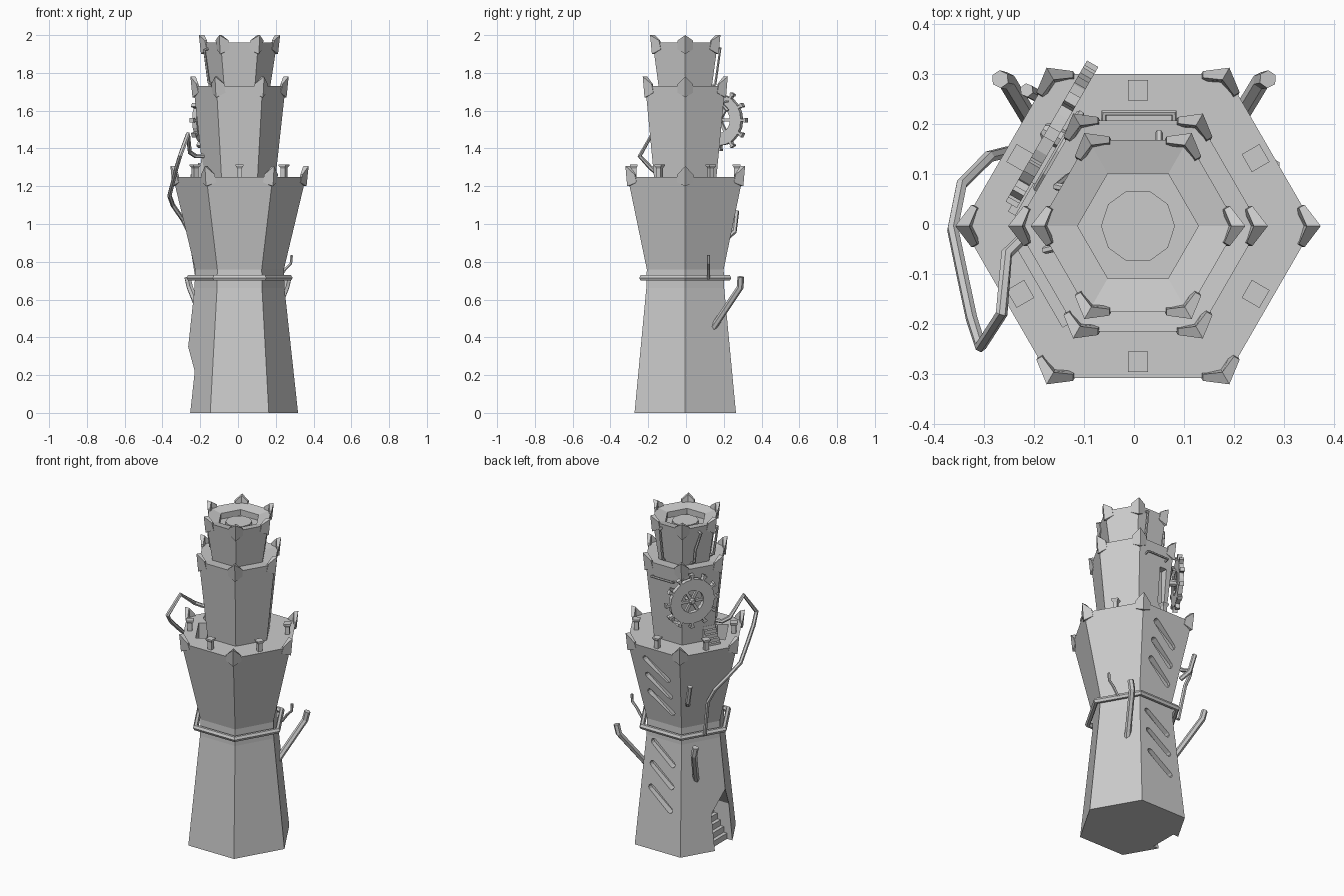
import bpy, bmesh
from math import sin, cos, pi, radians
from mathutils import Matrix, Vector

if "Cube" in bpy.data.objects:
    bpy.data.objects.remove(bpy.data.objects["Cube"])

CX, CY = 0.008, -0.004            # tower axis
AXIS = Matrix.Translation((CX, CY, 0))


def make(name, verts, faces, m=AXIS):
    me = bpy.data.meshes.new(name)
    me.from_pydata([m @ Vector(v) for v in verts], [], faces)
    bm = bmesh.new()
    bm.from_mesh(me)
    bmesh.ops.recalc_face_normals(bm, faces=bm.faces)
    bm.to_mesh(me)
    bm.free()
    ob = bpy.data.objects.new(name, me)
    bpy.context.collection.objects.link(ob)
    return ob


def loft(name, prof, n=6, m=AXIS, phase=0.0, closed=False):
    """Rings of n points from (radius, height) pairs."""
    vs = [(r * cos(phase + 2 * pi * i / n), r * sin(phase + 2 * pi * i / n), z)
          for r, z in prof for i in range(n)]
    k = len(prof)
    fs = []
    for j in range(k if closed else k - 1):
        a, b = j * n, (j + 1) % k * n
        fs += [(a + i, a + (i + 1) % n, b + (i + 1) % n, b + i) for i in range(n)]
    if not closed:
        fs += [tuple(range(n)), tuple(range((k - 1) * n, k * n))]
    return make(name, vs, fs, m)


def face(deg):
    """Frame of a tower side: x along the side, y up, z outward."""
    a = radians(deg)
    return Matrix(((-sin(a), 0, cos(a), CX), (cos(a), 0, sin(a), CY),
                   (0, 1, 0, 0), (0, 0, 0, 1)))


def prism(name, pts, d0, d1, m):
    n = len(pts)
    vs = [(x, y, d) for d in (d0, d1) for x, y in pts]
    fs = [(i, (i + 1) % n, n + (i + 1) % n, n + i) for i in range(n)]
    return make(name, vs, fs + [tuple(range(n)), tuple(range(n, 2 * n))], m)


def rect(x0, x1, y0, y1):
    return [(x0, y0), (x1, y0), (x1, y1), (x0, y1)]


def pipe(name, pts, r, cyclic=False):
    cu = bpy.data.curves.new(name, 'CURVE')
    cu.dimensions = '3D'
    cu.bevel_depth, cu.bevel_resolution, cu.use_fill_caps = r, 1, True
    sp = cu.splines.new('POLY')
    sp.points.add(len(pts) - 1)
    for p, co in zip(sp.points, pts):
        p.co = (*co, 1)
    sp.use_cyclic_u, sp.use_smooth = cyclic, False
    ob = bpy.data.objects.new(name, cu)
    bpy.context.collection.objects.link(ob)
    bpy.ops.object.select_all(action='DESELECT')
    ob.select_set(True)
    bpy.context.view_layer.objects.active = ob
    bpy.ops.object.convert(target='MESH')
    return bpy.context.view_layer.objects.active


def cut(ob, cutter):
    cutter.hide_render = True
    md = ob.modifiers.new('cut', 'BOOLEAN')
    md.operation, md.solver, md.object = 'DIFFERENCE', 'EXACT', cutter
    bpy.context.view_layer.objects.active = ob
    bpy.ops.object.modifier_apply(modifier='cut')
    bpy.data.objects.remove(cutter)


# Three hexagonal tiers, the top one with a basin and a round plate
lower = loft('lower_tier', [(.31, 0), (.238, .66), (.235, .76), (.352, 1.25)])
middle = loft('middle_tier', [(.19, 1.24), (.244, 1.73), (.16, 1.722)])
loft('top_tier', [(.16, 1.71), (.199, 1.96), (.121, 1.945), (.121, 1.91)])
loft('top_plate', [(.074, 1.90), (.074, 1.93)], 10)

# Pointed doorway at the left corner, with steps inside
cut(lower, prism('door_cutter', [(-.085, -.05), (.085, -.05), (.085, .22), (0, .35), (-.085, .22)],
                 .12, .5, face(180)))
for i in range(5):
    prism('door_step', rect(-.085, .085, .035 * i, .035 * (i + 1)), .1, .225 - .022 * i, face(180))

# Diagonal rounded vents in the back
ang = radians(-38)
for z, ap in ((1.12, .278), (1.01, .255), (.90, .233), (.58, .208), (.45, .219), (.31, .231)):
    pts = []
    for s in (1, -1):
        for k in range(5):
            a = -pi / 2 + pi * k / 4
            x, y = s * (.085 + .018 * cos(a)), s * .018 * sin(a)
            pts.append((x * cos(ang) - y * sin(ang), z + x * sin(ang) + y * cos(ang)))
    cut(lower, prism('vent_cutter', pts, ap - .025, .45, face(90)))

# Stairwell in the lower deck, slot window in the middle tier
cut(lower, prism('stairwell_cutter', rect(-.1, .1, 1.14, 1.3), .172, .232, face(210)))
cut(middle, prism('window_cutter', rect(.035, .08, 1.38, 1.60), .155, .4, face(90)))

# Steps on the lower deck below the wheel
for i in range(5):
    prism('deck_step', rect(.03, .105, 1.24, 1.262 + .02 * i), .15, .24 - .016 * i, face(150))


# Chevron battlements on every corner
def chevron(name, deg, r, z, up, down, arm):
    a = radians(deg)
    u = Vector((cos(a), sin(a), 0))
    v = u * r
    ring = [v + u * .016]
    for s in (1, -1):
        e = Vector((cos(a + s * 2 * pi / 3), sin(a + s * 2 * pi / 3), 0))
        n = Vector((cos(a + s * pi / 6), sin(a + s * pi / 6), 0))
        ring += [v + e * arm + n * .007, v + e * arm - n * .006]
    o, lo, li, ro, ri = ring
    ring = [o, lo, li, v - u * .012, ri, ro]
    tz, bz = [up, .012, .012, up, .012, .012], [down, .6 * down, .6 * down] * 2
    vs = [p - u * .011 + Vector((0, 0, z + b)) for p, b in zip(ring, bz)]
    vs += [p + Vector((0, 0, z + t)) for p, t in zip(ring, tz)]
    fs = [(i, (i + 1) % 6, 6 + (i + 1) % 6, 6 + i) for i in range(6)]
    fs += [(0, 1, 2, 3), (0, 3, 4, 5), (6, 7, 8, 9), (6, 9, 10, 11)]
    make(name, vs, fs)


for i in range(6):
    chevron('lower_battlement', 60 * i, .350, 1.25, .057, -.05, .045)
    chevron('middle_battlement', 60 * i, .244, 1.73, .05, -.06, .042)
    chevron('top_battlement', 60 * i, .199, 1.96, .04, -.06, .042)
    # Flared square posts on the lower deck
    a = radians(60 * i + 30)
    loft('deck_post', [(.018, 1.245), (.018, 1.295), (.029, 1.308), (.029, 1.315)], 4,
         AXIS @ Matrix.Translation((.272 * cos(a), .272 * sin(a), 0)) @ Matrix.Rotation(a, 4, 'Z'), pi / 4)

# Ring pipe around the waist
pipe('waist_ring', [(CX + .264 * cos(i * pi / 3), CY + .264 * sin(i * pi / 3), .715)
                    for i in range(6)], .017, True)

# Toothed wheel on the back left side
W = face(150) @ Matrix.Translation((-.073, 1.55, .24))
loft('wheel_rim', [(.135, -.012), (.135, .014), (.068, .014), (.068, -.012)], 20, W, 0, True)
loft('wheel_hub', [(.02, -.08), (.02, .012), (.012, .022)], 8, W)
for i in range(6):
    prism('wheel_spoke', rect(.01, .075, -.008, .008), -.008, .008, W @ Matrix.Rotation(i * pi / 3, 4, 'Z'))
for i in range(12):
    R = W @ Matrix.Rotation(i * pi / 6, 4, 'Z')
    prism('wheel_tooth', [(.13, -.007), (.152, -.007), (.152, -.012), (.163, -.012), (.163, .012),
                          (.152, .012), (.152, .007), (.13, .007)], -.012, .014, R)
pts = [(.1 * cos(pi * k / 6), 1.55 + .1 * sin(pi * k / 6)) for k in range(1, 6)]
pipe('wheel_bracket', [face(150) @ Vector((x - .05, y, .212)) for x, y in pts], .009)

# Large looping pipe on the left
pipe('loop_pipe', [(-.215, .125, .72), (-.25, .145, .94), (-.29, .135, 1.02), (-.345, .08, 1.10),
                   (-.363, -.01, 1.15), (-.34, -.12, 1.24), (-.325, -.19, 1.30), (-.307, -.245, 1.36),
                   (-.265, -.18, 1.475), (-.255, -.06, 1.38), (-.225, -.03, 1.36), (-.16, -.02, 1.36)], .012)

# Exhaust pipes at the back, both sides
for s in (1, -1):
    pipe('exhaust', [(s * .16, .13, .43), (s * .255, .287, .665), (s * .268, .29, .72)], .018)
pipe('side_pipe', [(-.16, .21, .92), (-.19, .255, .96), (-.215, .268, 1.07)], .014)
pipe('thin_pipe', [(.215, .12, .71), (.25, .12, .76), (.28, .12, .79), (.284, .12, .835)], .008)

# Handrail and small pipes on the upper tiers
pipe('handrail', [(-.06, .18, 1.64), (-.06, .222, 1.65), (.08, .222, 1.65), (.08, .18, 1.64)], .007)
pipe('top_pipe_back', [(.05, .12, 1.72), (.05, .155, 1.74), (.05, .182, 1.93), (.05, .155, 1.94)], .008)
pipe('top_pipe_left', [(-.12, -.04, 1.73), (-.155, -.047, 1.75), (-.178, -.052, 1.92), (-.15, -.045, 1.93)], .008)
pipe('top_pipe_corner', [(-.09, .09, 1.72), (-.125, .095, 1.75), (-.13, .095, 1.82), (-.155, .075, 1.92),
                         (-.13, .07, 1.93)], .008)
